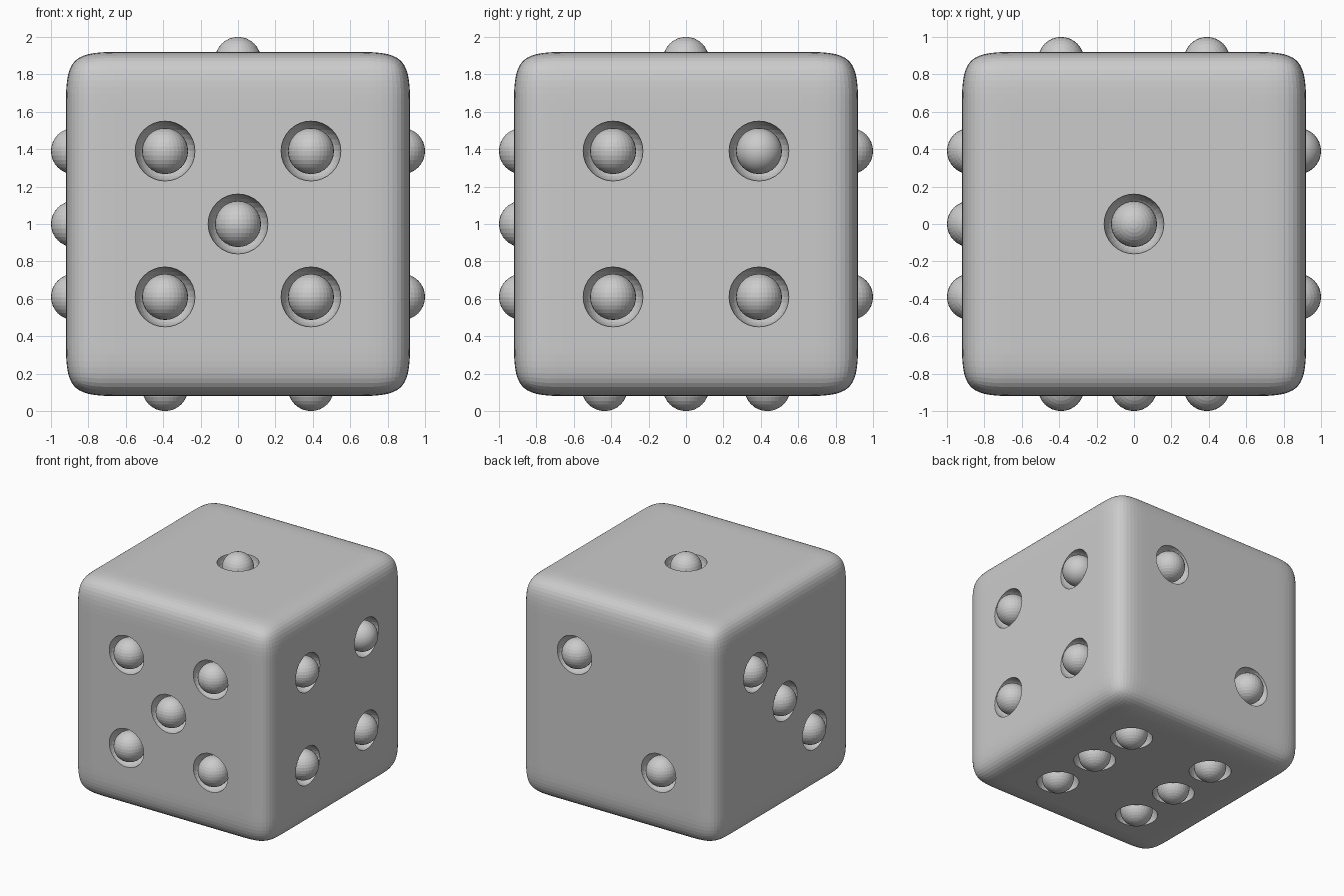
import bpy, bmesh
from mathutils import Vector

if "Cube" in bpy.data.objects:
    bpy.data.objects.remove(bpy.data.objects["Cube"])

HALF, CZ = 0.92, 1.0      # half width of the cube, height of its centre
BALL_R, BOWL_R = 0.123, 0.16
P, Q = 0.39, 0.435        # pip spacing

# pip layout: (normal, offsets on the face) relative to the cube centre
corners = [(a, b) for a in (-P, P) for b in (-P, P)]
pips = []


def face(axis, sign, spots):
    n = Vector((0, 0, 0))
    n[axis] = sign
    u, v = [i for i in range(3) if i != axis]
    for a, b in spots:
        o = Vector((0, 0, 0))
        o[u], o[v] = a, b
        pips.append((n, o))


face(1, -1, corners + [(0, 0)])                              # front: five
face(0, 1, corners)                                          # right: four
face(2, 1, [(0, 0)])                                         # top: one
face(2, -1, [(x, y) for x in (-P, P) for y in (-Q, 0, Q)])   # bottom: six
face(1, 1, [(P, P), (-P, -P)])                               # back: two
face(0, -1, [(P, P), (0, 0), (-P, -P)])                      # left: three


def make_object(name, bm):
    me = bpy.data.meshes.new(name)
    bm.to_mesh(me)
    bm.free()
    ob = bpy.data.objects.new(name, me)
    ob.location.z = CZ
    bpy.context.collection.objects.link(ob)
    return ob


# cube with support loops, rounded by subdivision
bm = bmesh.new()
bmesh.ops.create_cube(bm, size=2 * HALF)
bmesh.ops.subdivide_edges(bm, edges=bm.edges[:], cuts=4, use_grid_fill=True)
for vert in bm.verts:
    for i in range(3):
        c = vert.co[i]
        m = abs(c)
        if m < HALF * 0.4:
            m = 0.3
        elif m < HALF * 0.8:
            m = 0.63
        else:
            m = HALF
        vert.co[i] = m if c > 0 else -m
body = make_object("die_body", bm)
sub = body.modifiers.new("round", 'SUBSURF')
sub.levels = sub.render_levels = 3
sub.use_limit_surface = True

# hollow bowls cut around each pip
bm = bmesh.new()
for n, o in pips:
    r = bmesh.ops.create_uvsphere(bm, u_segments=32, v_segments=16, radius=BOWL_R)
    bmesh.ops.translate(bm, verts=r["verts"], vec=o + n * (HALF + 0.001))
cutter = make_object("bowl_cutter", bm)
cutter.hide_render = True
cutter.display_type = 'WIRE'
cut = body.modifiers.new("bowls", 'BOOLEAN')
cut.operation = 'DIFFERENCE'
cut.solver = 'EXACT'
cut.object = cutter

# balls sitting in the bowls, one of them smooth
for k, (n, o) in enumerate(pips):
    bm = bmesh.new()
    bmesh.ops.create_uvsphere(bm, u_segments=32, v_segments=16, radius=BALL_R)
    smooth = n.x > 0 and o.y > 0 and o.z > 0
    for f in bm.faces:
        f.smooth = smooth
    ball = make_object(f"pip_ball_{k + 1}", bm)
    ball.location += o + n * (1.0 - BALL_R)
